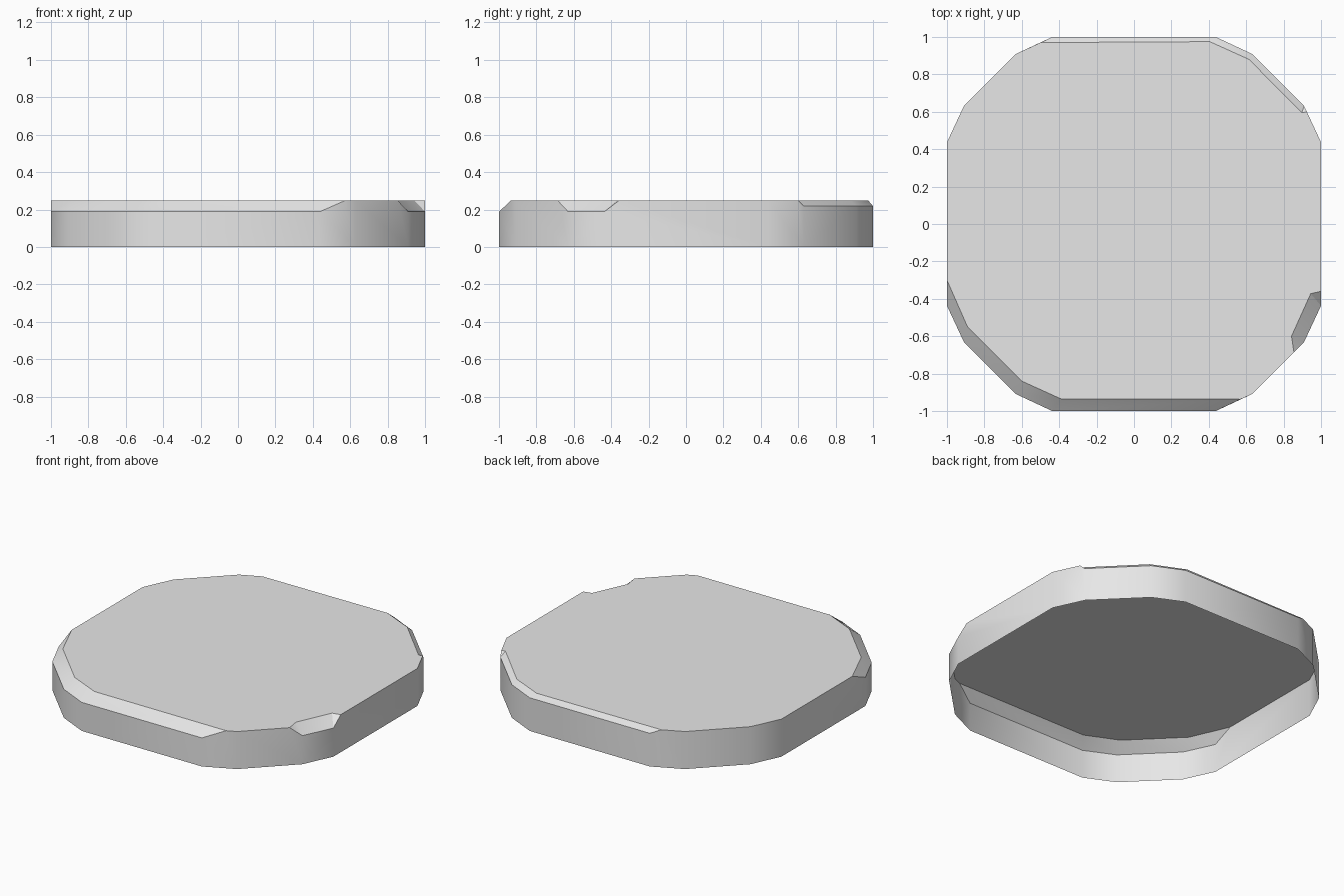
import bpy, bmesh, math

if "Cube" in bpy.data.objects:
    bpy.data.objects.remove(bpy.data.objects["Cube"])

H = 0.247  # slab height

# Octagonal outline with clipped corners: one quarter turned four times
quarter = [(1, .437), (.91, .63), (.63, .91), (.437, 1)]
corners = []
for _ in range(4):
    corners += quarter
    quarter = [(-y, x) for x, y in quarter]
N = len(corners)

# Chipped rim stretches: first corner, last corner, chip depth level,
# start and end on the wall, inner edge on the top
chips = [
    (1, 4, .218, (.924, .60), (-.50, .97),
     [(.897, .595), (.615, .88), (.405, .975), (-.50, .97)]),
    (8, 12, .188, (-1, -.30), (.57, -.937),
     [(-1, -.30), (-.89, -.55), (-.60, -.84), (-.39, -.935), (.57, -.937)]),
    (14, 15, .188, (.855, -.685), (1, -.36),
     [(.842, -.60), (.945, -.372)]),
]

bm = bmesh.new()
cache = {}


def vert(p, z):
    key = (round(p[0], 4), round(p[1], 4), round(z, 4))
    if key not in cache:
        cache[key] = bm.verts.new(key)
    return cache[key]


def face(points):
    bm.faces.new([vert(p, z) for p, z in points])


rim = [H] * N          # wall height at every corner
extra = {}             # extra rim points on wall panels
top = []               # outline of the top face
for first, last, level, start, end, inner in chips:
    for i in range(first, last + 1):
        rim[i] = level
    extra.setdefault((first - 1) % N, []).append(start)
    extra.setdefault(last, []).append(end)
    # Sloped chip faces
    for k in range(last - first):
        face([(corners[first + k], level), (corners[first + k + 1], level),
              (inner[k + 1], H), (inner[k], H)])
    # Small closing triangles at the chip ends
    if start != inner[0]:
        face([(corners[first], level), (inner[0], H), (start, H)])
    if end != inner[-1]:
        face([(corners[last], level), (end, H), (inner[-1], H)])

# Side walls, open underneath
for i in range(N):
    j = (i + 1) % N
    mid = [(p, H) for p in reversed(extra.get(i, []))]
    face([(corners[i], 0), (corners[j], 0), (corners[j], rim[j])]
         + mid + [(corners[i], rim[i])])

# Top face follows the whole corners and the inner edges of the chips
starts = {c[0]: c for c in chips}
for i in range(N):
    if i in starts:
        _, _, _, start, end, inner = starts[i]
        for p in [start] + inner + [end]:
            if p not in top:
                top.append(p)
    elif rim[i] == H:
        top.append(corners[i])
face([(p, H) for p in top])

mesh = bpy.data.meshes.new("chipped_slab")
bm.to_mesh(mesh)
bm.free()
slab = bpy.data.objects.new("chipped_slab", mesh)
bpy.context.collection.objects.link(slab)

grey = bpy.data.materials.new("light_grey")
grey.diffuse_color = (.8, .8, .8, 1)
grey.use_nodes = True
grey.node_tree.nodes["Principled BSDF"].inputs["Base Color"].default_value = grey.diffuse_color
mesh.materials.append(grey)

bpy.context.view_layer.objects.active = slab
slab.select_set(True)
bpy.ops.object.shade_smooth_by_angle(angle=math.radians(30))
